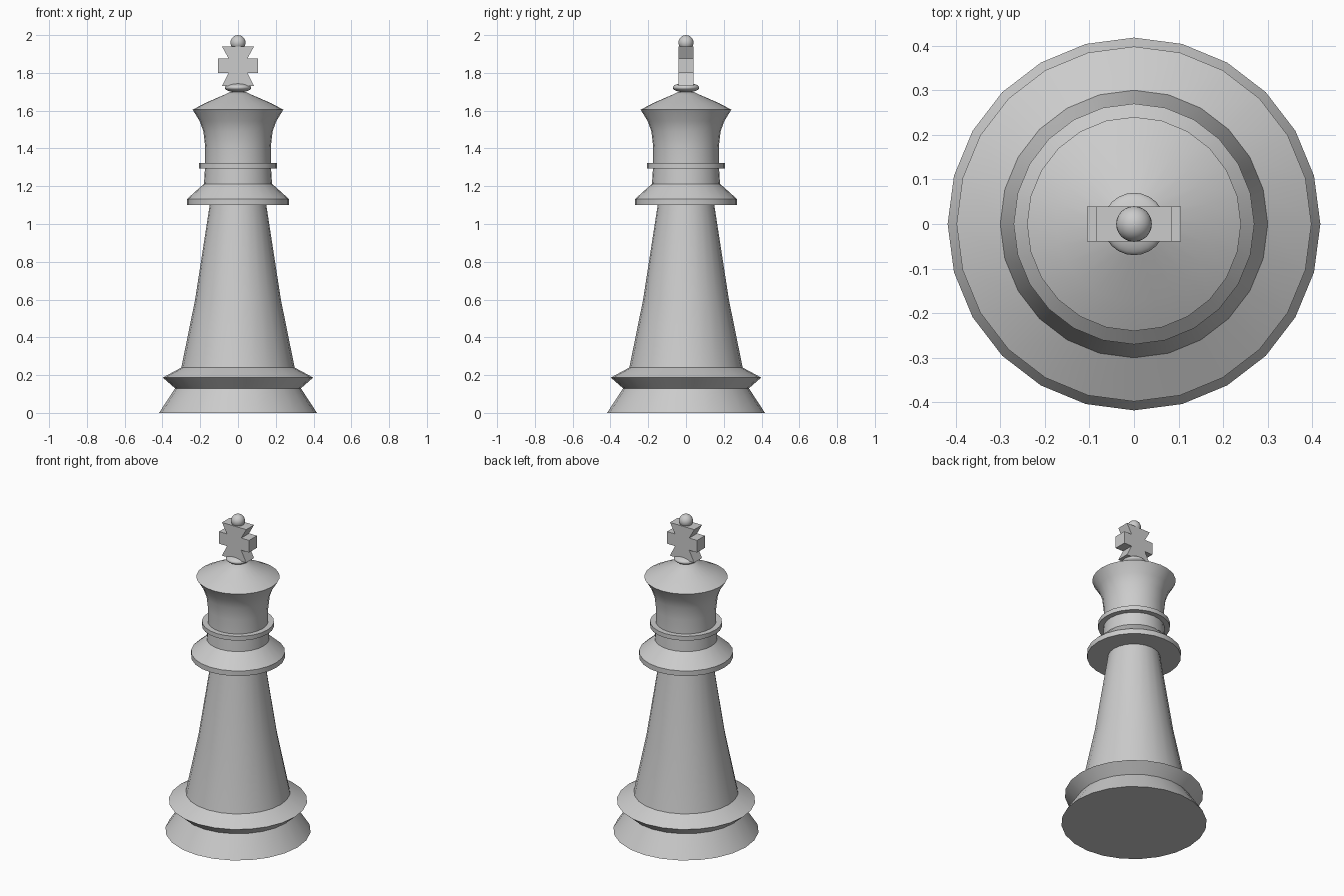
import bpy, bmesh, math

if "Cube" in bpy.data.objects:
    bpy.data.objects.remove(bpy.data.objects["Cube"])

SIDES = 24


def finish(obj, angle):
    bpy.ops.object.select_all(action='DESELECT')
    obj.select_set(True)
    bpy.context.view_layer.objects.active = obj
    bpy.ops.object.shade_smooth_by_angle(angle=math.radians(angle))


def from_bmesh(name, bm):
    bmesh.ops.recalc_face_normals(bm, faces=bm.faces)
    mesh = bpy.data.meshes.new(name)
    bm.to_mesh(mesh)
    bm.free()
    obj = bpy.data.objects.new(name, mesh)
    bpy.context.collection.objects.link(obj)
    return obj


def lathe(name, profile, angle=40):
    """Turn a list of (radius, z) points into a capped solid."""
    bm = bmesh.new()
    rings = []
    for r, z in profile:
        rings.append([bm.verts.new((r * math.cos(2 * math.pi * i / SIDES),
                                    r * math.sin(2 * math.pi * i / SIDES), z))
                      for i in range(SIDES)])
    for a, b in zip(rings, rings[1:]):
        for i in range(SIDES):
            j = (i + 1) % SIDES
            bm.faces.new((a[i], a[j], b[j], b[i]))
    bm.faces.new(rings[0])
    bm.faces.new(rings[-1])
    finish(from_bmesh(name, bm), angle)


def ball(name, radius, z, flatten=1.0):
    bpy.ops.mesh.primitive_uv_sphere_add(segments=SIDES, ring_count=14,
                                         radius=radius, location=(0, 0, z))
    obj = bpy.context.object
    obj.name = name
    obj.scale.z = flatten
    finish(obj, 40)


# Turned body: foot, groove, tapered stem, collars, flared head and cap
lathe("turned_body", [
    (0.418, 0), (0.333, 0.13), (0.398, 0.187), (0.30, 0.24),
    (0.227, 0.60), (0.15, 1.10),
    (0.27, 1.10), (0.27, 1.132), (0.18, 1.213),
    (0.175, 1.295), (0.207, 1.295), (0.207, 1.322), (0.174, 1.322),
    (0.174, 1.41), (0.183, 1.49), (0.203, 1.545), (0.24, 1.605),
    (0.175, 1.64), (0.075, 1.683), (0.04, 1.70)])

# Flattened bead under the cross
ball("top_bead", 0.07, 1.722, 0.36)

# Flared cross: half outline mirrored across x, extruded in depth
half = [(0.085, 1.73), (0.05, 1.80), (0.105, 1.80),
        (0.105, 1.877), (0.05, 1.877), (0.085, 1.94)]
outline = half + [(-x, z) for x, z in reversed(half)]
bm = bmesh.new()
face = bm.faces.new([bm.verts.new((x, -0.039, z)) for x, z in outline])
out = bmesh.ops.extrude_face_region(bm, geom=[face], use_keep_orig=True)
bmesh.ops.translate(bm, vec=(0, 0.078, 0),
                    verts=[v for v in out["geom"] if isinstance(v, bmesh.types.BMVert)])
from_bmesh("cross", bm)

# Small ball finial
ball("finial", 0.04, 1.96)
